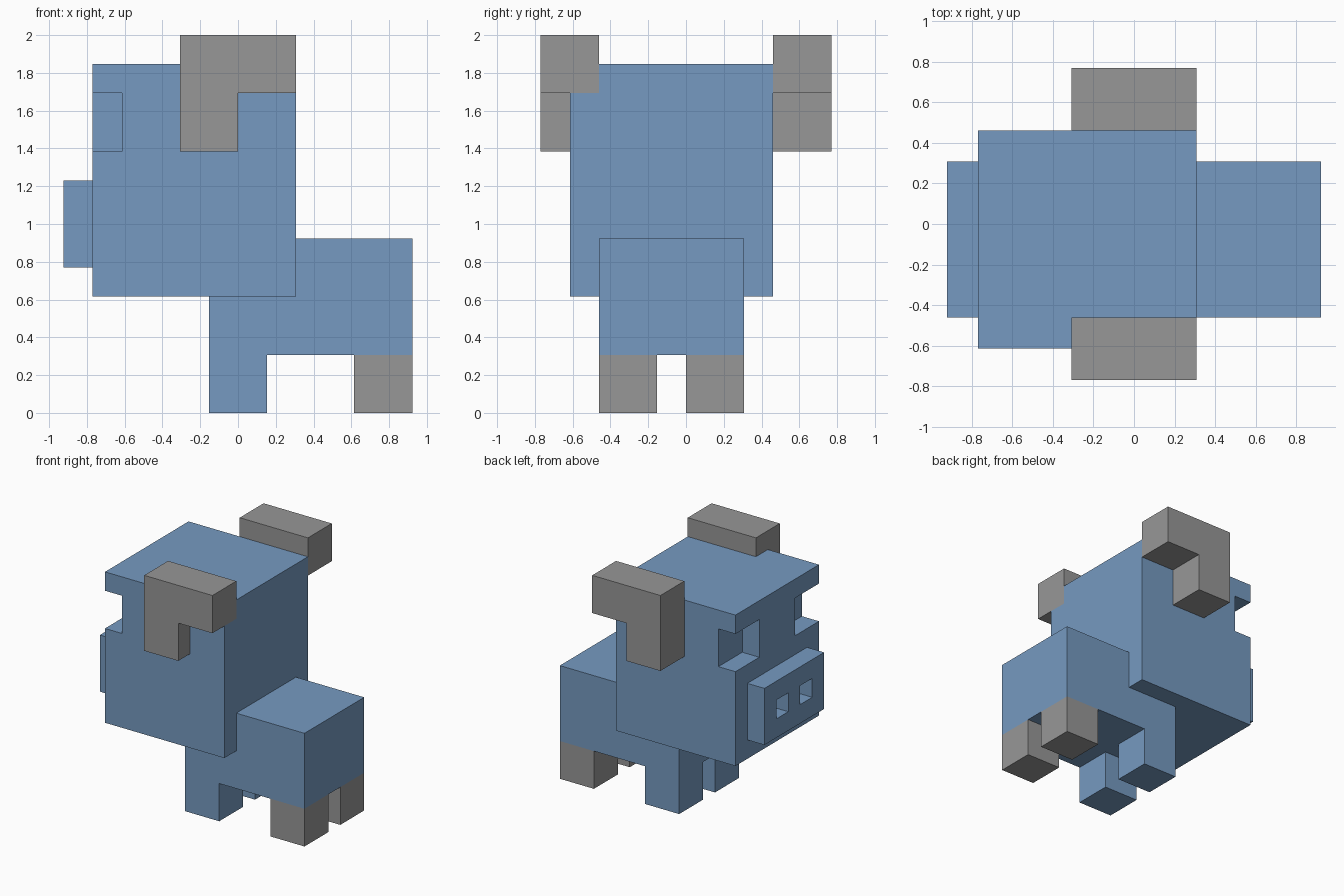
import bpy, bmesh

if "Cube" in bpy.data.objects:
    bpy.data.objects.remove(bpy.data.objects["Cube"], do_unlink=True)

U = 2 / 13  # one block of the grid


def material(name, rgb):
    m = bpy.data.materials.new(name)
    m.use_nodes = True
    m.diffuse_color = (*rgb, 1)
    bsdf = m.node_tree.nodes["Principled BSDF"]
    bsdf.inputs["Base Color"].default_value = (*rgb, 1)
    bsdf.inputs["Roughness"].default_value = 0.8
    return m


BLUE = material("dusty blue", (0.181, 0.323, 0.533))
GREY = material("mid grey", (0.31, 0.31, 0.31))


def prism(name, profile, y0, y1, mat):
    """Extrude an x-z profile, in blocks, from y0 to y1."""
    bm = bmesh.new()
    face = bm.faces.new([bm.verts.new((x * U, y0 * U, z * U)) for x, z in profile])
    new = bmesh.ops.extrude_face_region(bm, geom=[face])["geom"]
    bmesh.ops.translate(bm, vec=(0, (y1 - y0) * U, 0),
                        verts=[v for v in new if isinstance(v, bmesh.types.BMVert)])
    bmesh.ops.recalc_face_normals(bm, faces=bm.faces)
    mesh = bpy.data.meshes.new(name)
    bm.to_mesh(mesh)
    bm.free()
    mesh.materials.append(mat)
    ob = bpy.data.objects.new(name, mesh)
    bpy.context.collection.objects.link(ob)
    return ob


def box(name, x, y, z, mat):
    return prism(name, [(x[0], z[0]), (x[1], z[0]), (x[1], z[1]), (x[0], z[1])], *y, mat)


def carve(ob, *cuts):
    """Cut box-shaped hollows out of an object."""
    for x, y, z in cuts:
        cutter = box("cutter", x, y, z, BLUE)
        cutter.hide_render = True
        mod = ob.modifiers.new("cut", "BOOLEAN")
        mod.operation, mod.solver, mod.object = "DIFFERENCE", "EXACT", cutter
        bpy.context.view_layer.objects.active = ob
        bpy.ops.object.modifier_apply(modifier=mod.name)
        bpy.data.objects.remove(cutter, do_unlink=True)


# Head with two corner eye sockets and a seat for the near horn
head = box("head", (-5, 2), (-4, 3), (4, 12), BLUE)
carve(head,
      ((-6, -4), (-5, -2), (9, 11)),
      ((-6, -4), (1, 4), (9, 11)),
      ((-2, 3), (-5, -3), (11, 13)))

# Snout with two nostrils
snout = box("snout", (-6, -5), (-3, 2), (5, 8), BLUE)
carve(snout,
      ((-7, -4), (-2, -1), (6, 7)),
      ((-7, -4), (0, 1), (6, 7)))

# Body
box("body", (-1, 6), (-3, 2), (2, 6), BLUE)

# Legs: blue in front, grey behind
for side, y in (("right", (-3, -1)), ("left", (0, 2))):
    box(f"front_leg_{side}", (-1, 1), y, (0, 2), BLUE)
    box(f"hind_leg_{side}", (4, 6), y, (0, 2), GREY)

# L-shaped horns on both sides of the head
HORN = [(-2, 9), (0, 9), (0, 11), (2, 11), (2, 13), (-2, 13)]
prism("horn_near", HORN, -5, -3, GREY)
prism("horn_far", HORN, 3, 5, GREY)
